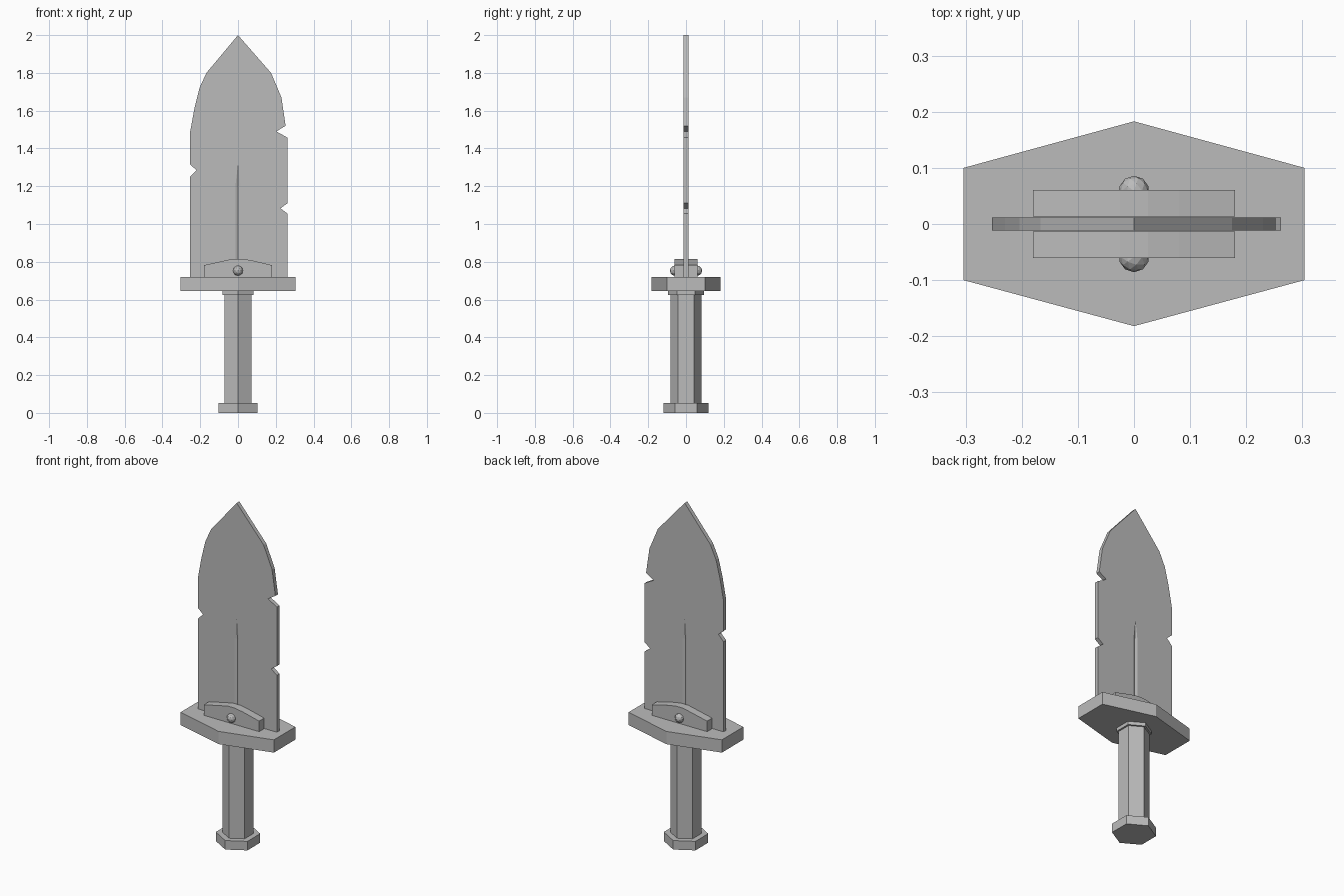
import bpy, bmesh, math
from mathutils import Matrix

if "Cube" in bpy.data.objects:
    bpy.data.objects.remove(bpy.data.objects["Cube"], do_unlink=True)

grey = bpy.data.materials.new("plain grey")
grey.use_nodes = True
grey.diffuse_color = (0.5, 0.5, 0.5, 1)
grey.node_tree.nodes["Principled BSDF"].inputs["Base Color"].default_value = (0.5, 0.5, 0.5, 1)


def finish(name, bm):
    bmesh.ops.recalc_face_normals(bm, faces=bm.faces)
    mesh = bpy.data.meshes.new(name)
    bm.to_mesh(mesh)
    bm.free()
    mesh.materials.append(grey)
    obj = bpy.data.objects.new(name, mesh)
    bpy.context.collection.objects.link(obj)
    return obj


def extrude(name, points, offset):
    """Close a flat outline and extrude it along the offset."""
    bm = bmesh.new()
    face = bm.faces.new([bm.verts.new(p) for p in points])
    new = bmesh.ops.extrude_face_region(bm, geom=[face])["geom"]
    verts = [v for v in new if isinstance(v, bmesh.types.BMVert)]
    bmesh.ops.translate(bm, vec=offset, verts=verts)
    return finish(name, bm)


def hex_prism(name, radius, bottom, top):
    """Hexagonal prism with corners on the front and back."""
    ring = [(radius * math.sin(i * math.pi / 3), radius * math.cos(i * math.pi / 3), bottom)
            for i in range(6)]
    return extrude(name, ring, (0, 0, top - bottom))


# Grip, pommel and collar
hex_prism("pommel", 0.119, 0, 0.053)
hex_prism("grip", 0.083, 0.05, 0.63)
hex_prism("collar", 0.095, 0.625, 0.65)

# Pointed hexagonal guard
guard = [(-0.304, -0.1), (0, -0.182), (0.304, -0.1), (0.304, 0.1), (0, 0.183), (-0.304, 0.1)]
extrude("guard", [(x, y, 0.645) for x, y in guard], (0, 0, 0.075))

# Chipped blade
right_edge = [(0.262, 0.7), (0.262, 1.055), (0.225, 1.083), (0.262, 1.11), (0.262, 1.457),
              (0.203, 1.49), (0.252, 1.52), (0.23, 1.67), (0.175, 1.8), (0, 2)]
left_edge = [(-0.167, 1.8), (-0.204, 1.72), (-0.23, 1.615), (-0.253, 1.49), (-0.253, 1.315),
             (-0.22, 1.285), (-0.253, 1.25), (-0.253, 0.7)]
blade = extrude("blade", [(x, -0.012, z) for x, z in right_edge + left_edge], (0, 0.024, 0))

# Narrow tapered groove cut into both faces of the blade
for y in (-0.012, 0.012):
    bm = bmesh.new()
    for z in (0.6, 1.2):
        for dx, dy in ((0.014, 0), (-0.014, 0), (0, 0.006), (0, -0.006)):
            bm.verts.new((dx, y + dy, z))
    bm.verts.new((0, y, 1.32))
    bmesh.ops.convex_hull(bm, input=bm.verts)
    cutter = finish("groove_cutter", bm)
    cutter.hide_render = True
    mod = blade.modifiers.new("groove", "BOOLEAN")
    mod.operation = "DIFFERENCE"
    mod.solver = "EXACT"
    mod.object = cutter
    bpy.context.view_layer.objects.active = blade
    bpy.ops.object.modifier_apply(modifier=mod.name)
    bpy.data.objects.remove(cutter, do_unlink=True)

# Blade clamps with a rivet on each side
clamp = [(-0.18, 0.71), (0.18, 0.71), (0.18, 0.782), (0.08, 0.806), (0.025, 0.816),
         (-0.025, 0.816), (-0.18, 0.782)]
for side, label in ((-1, "front"), (1, "back")):
    extrude(label + "_clamp", [(x, side * 0.0135, z) for x, z in clamp], (0, side * 0.047, 0))
    bm = bmesh.new()
    bmesh.ops.create_icosphere(bm, subdivisions=2, radius=0.027,
                               matrix=Matrix.Translation((0, side * 0.059, 0.753)))
    finish(label + "_rivet", bm)
